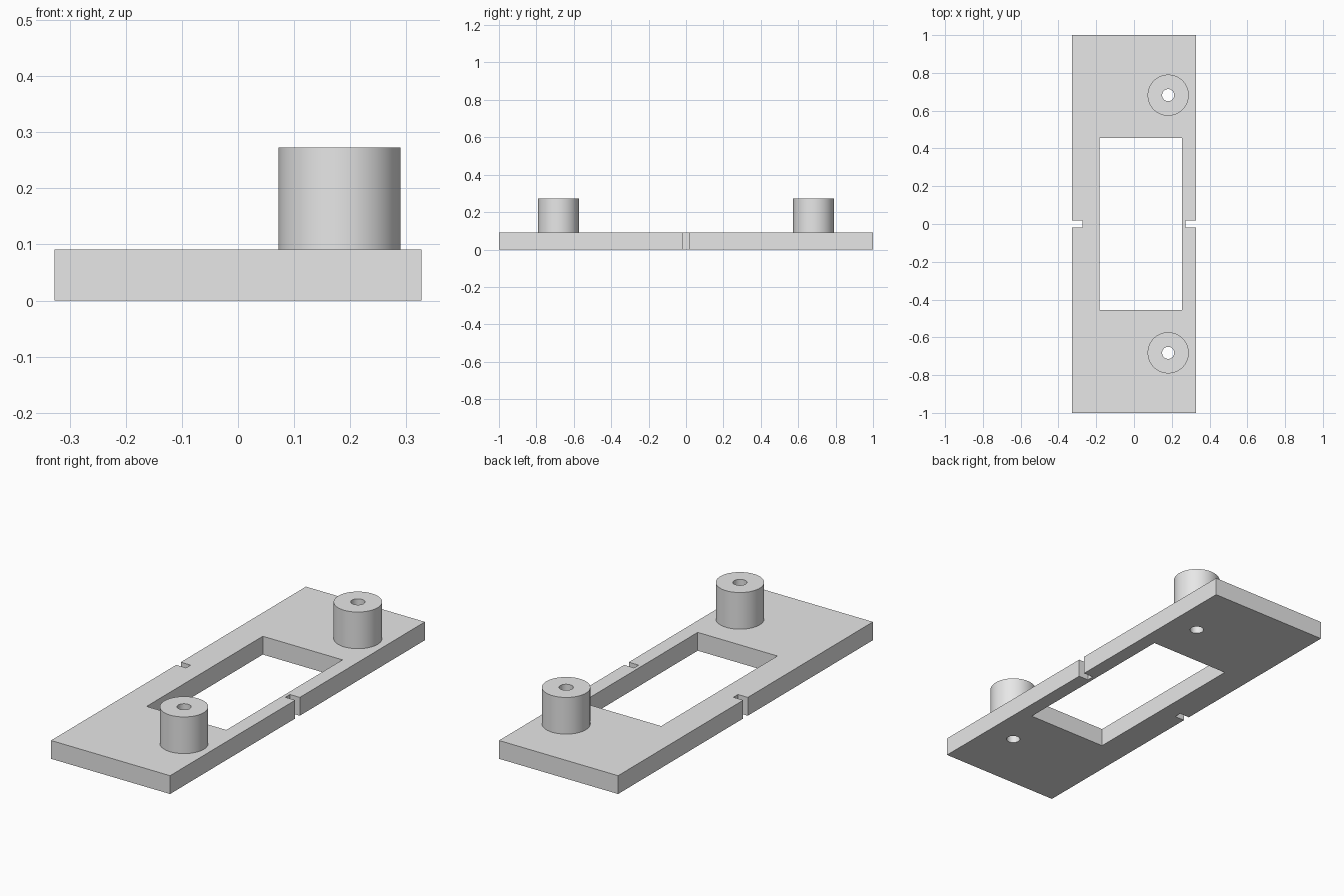
import bpy
import bmesh
from math import cos, sin, tau, radians

if "Cube" in bpy.data.objects:
    bpy.data.objects.remove(bpy.data.objects["Cube"], do_unlink=True)

HALF_W, HALF_L, THICK = 0.327, 1.0, 0.091
NOTCH_X, NOTCH_Y = 0.273, 0.018
BOSS_X, BOSS_Y, BOSS_R, HOLE_R, BOSS_TOP = 0.181, 0.682, 0.109, 0.032, 0.273
SEGMENTS = 64

grey = bpy.data.materials.new("plain grey")
grey.use_nodes = True
grey.diffuse_color = (0.8, 0.8, 0.8, 1)
grey.node_tree.nodes["Principled BSDF"].inputs["Base Color"].default_value = (0.8, 0.8, 0.8, 1)


def circle(x, y, r):
    return [(x + r * cos(tau * i / SEGMENTS), y + r * sin(tau * i / SEGMENTS))
            for i in range(SEGMENTS)]


def add_object(name, mesh):
    obj = bpy.data.objects.new(name, mesh)
    bpy.context.collection.objects.link(obj)
    mesh.materials.clear()
    mesh.materials.append(grey)
    bpy.ops.object.select_all(action='DESELECT')
    obj.select_set(True)
    bpy.context.view_layer.objects.active = obj
    bpy.ops.object.shade_smooth_by_angle(angle=radians(30))
    return obj


def extruded_plate(name, loops, height):
    """Fill nested outlines, leaving the inner ones open, and extrude upward."""
    curve = bpy.data.curves.new(name + "_outline", 'CURVE')
    curve.dimensions = '2D'
    curve.fill_mode = 'BOTH'
    curve.extrude = height / 2
    for loop in loops:
        spline = curve.splines.new('POLY')
        spline.points.add(len(loop) - 1)
        for point, (x, y) in zip(spline.points, loop):
            point.co = (x, y, 0, 1)
        spline.use_cyclic_u = True
    helper = bpy.data.objects.new(name + "_outline", curve)
    bpy.context.collection.objects.link(helper)
    graph = bpy.context.evaluated_depsgraph_get()
    mesh = bpy.data.meshes.new_from_object(helper.evaluated_get(graph))
    bpy.data.objects.remove(helper, do_unlink=True)
    bm = bmesh.new()
    bm.from_mesh(mesh)
    bmesh.ops.remove_doubles(bm, verts=bm.verts, dist=1e-5)
    bmesh.ops.translate(bm, verts=bm.verts, vec=(0, 0, height / 2))
    bmesh.ops.recalc_face_normals(bm, faces=bm.faces)
    bm.to_mesh(mesh)
    bm.free()
    return add_object(name, mesh)


def hollow_boss(name, x, y):
    """Outer wall, top ring and bore, open where it meets the plate."""
    profile = [(BOSS_R, THICK), (BOSS_R, BOSS_TOP), (HOLE_R, BOSS_TOP), (HOLE_R, THICK)]
    bm = bmesh.new()
    rings = [[bm.verts.new((px, py, z)) for px, py in circle(x, y, r)] for r, z in profile]
    for a, b in zip(rings, rings[1:]):
        for i in range(SEGMENTS):
            j = (i + 1) % SEGMENTS
            bm.faces.new((a[i], a[j], b[j], b[i]))
    mesh = bpy.data.meshes.new(name)
    bm.to_mesh(mesh)
    bm.free()
    return add_object(name, mesh)


# Base plate: notched outline, offset window, two screw holes
half = [(HALF_W, -HALF_L), (HALF_W, -NOTCH_Y), (NOTCH_X, -NOTCH_Y),
        (NOTCH_X, NOTCH_Y), (HALF_W, NOTCH_Y), (HALF_W, HALF_L)]
outline = half + [(-x, -y) for x, y in half]
window = [(-0.183, -0.456), (0.255, -0.456), (0.255, 0.456), (-0.183, 0.456)]
holes = [circle(BOSS_X, s * BOSS_Y, HOLE_R) for s in (-1, 1)]
extruded_plate("base_plate", [outline, window] + holes, THICK)

# Stand-off bosses
for label, side in (("front", -1), ("back", 1)):
    hollow_boss(label + "_boss", BOSS_X, side * BOSS_Y)
